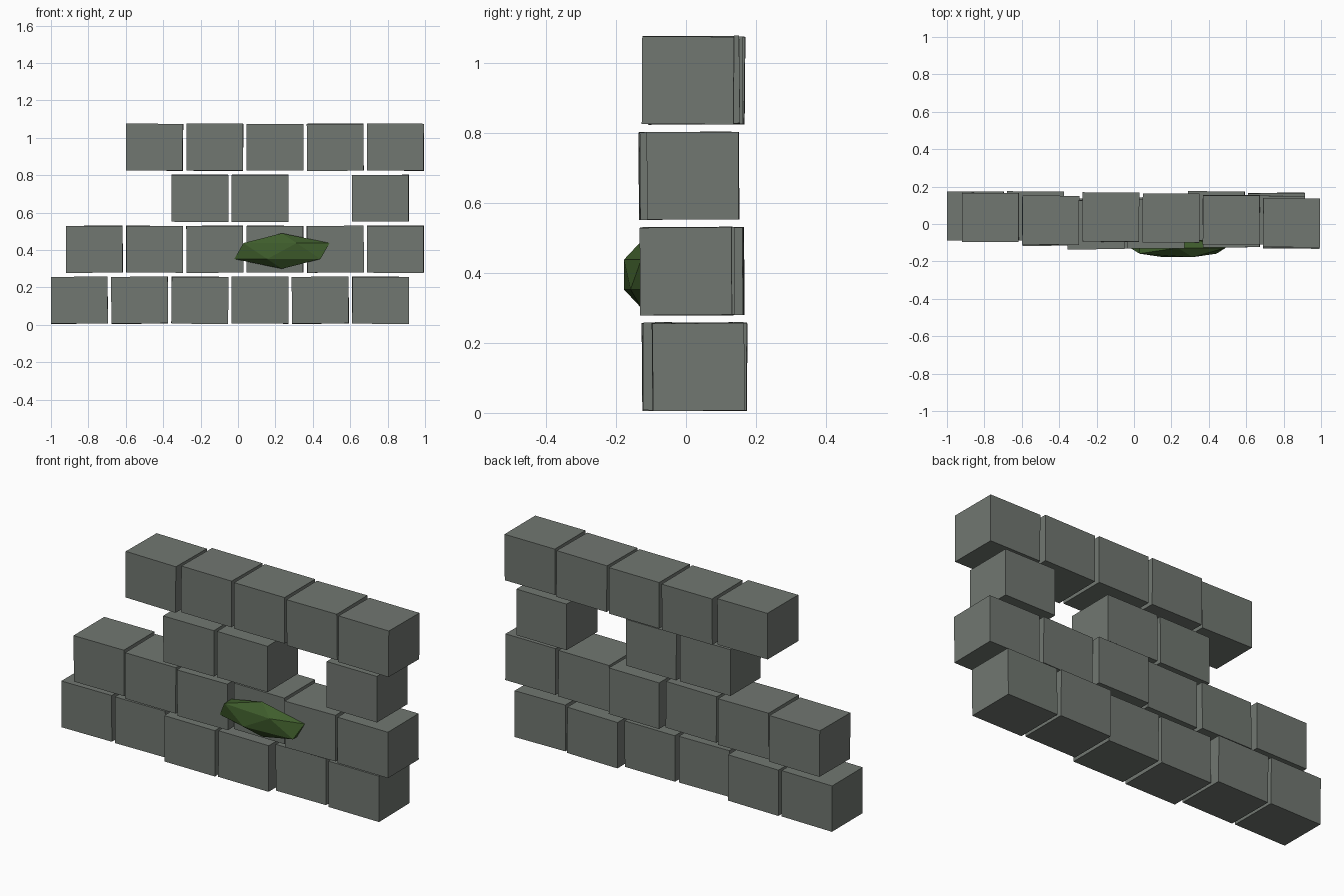
import bpy
import random
from mathutils import Vector

random.seed(4)

if "Cube" in bpy.data.objects:
    bpy.data.objects.remove(bpy.data.objects["Cube"], do_unlink=True)


def make_material(name, colour):
    mat = bpy.data.materials.new(name)
    mat.use_nodes = True
    mat.diffuse_color = colour
    mat.node_tree.nodes["Principled BSDF"].inputs["Base Color"].default_value = colour
    return mat


stone = make_material("grey stone", (0.165, 0.185, 0.165, 1))
moss = make_material("moss green", (0.05, 0.11, 0.025, 1))

BLOCK = Vector((0.303, 0.262, 0.25))
PITCH_X = 0.322
PITCH_Z = 0.2727

# Each course: x of its first slot, then the depth offset of every slot (None is a gap)
courses = {
    "bottom": (-0.848, [0.043, 0.043, 0.006, 0.01, 0.043, 0.035]),
    "second": (-0.768, [0.035, 0.015, 0.002, 0.032, 0.006, 0.0]),
    "third": (-0.848, [None, None, -0.003, 0.0, None, 0.02]),
    "top": (-0.768, [None, 0.02, 0.037, 0.032, 0.022, 0.006]),
}


def add_block(name, location):
    bpy.ops.mesh.primitive_cube_add(size=1, location=location)
    block = bpy.context.object
    block.name = name
    block.scale = BLOCK
    # Hand-laid stones sit very slightly askew
    block.rotation_euler = [random.uniform(-0.01, 0.01) for _ in range(3)]
    block.data.materials.append(stone)


# Stone courses
for row, (course, (start, depths)) in enumerate(courses.items()):
    for slot, depth in enumerate(depths):
        if depth is not None:
            place = (start + slot * PITCH_X, depth, 0.132 + row * PITCH_Z)
            add_block(f"{course}_course_block_{slot + 1}", place)

# Moss clump on the front face
bpy.ops.mesh.primitive_ico_sphere_add(subdivisions=1, radius=1, location=(0.235, -0.128, 0.395))
clump = bpy.context.object
clump.name = "moss_clump"
clump.scale = (0.285, 0.058, 0.095)
clump.data.materials.append(moss)
